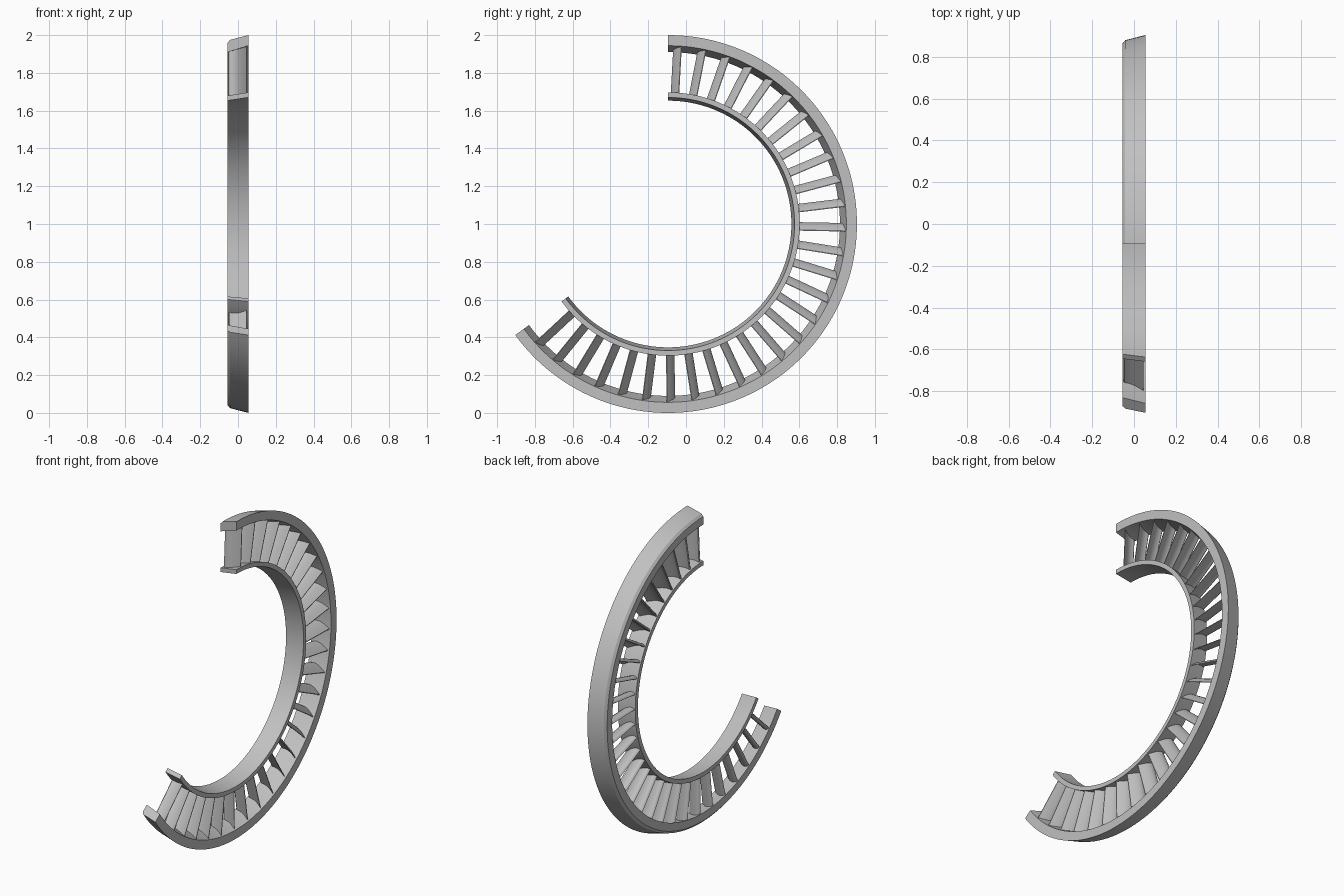
import bpy, bmesh
from math import radians, sin, cos
from mathutils import Vector

if "Cube" in bpy.data.objects:
    bpy.data.objects.remove(bpy.data.objects["Cube"])

CENTRE_Y, CENTRE_Z = -0.095, 1.0
START, SWEEP = 90, 234          # arc in degrees, running clockwise
VANES, PITCH, FIRST = 29, 8, 86.9

metal = bpy.data.materials.new("light grey metal")
metal.use_nodes = True
grey = (0.53, 0.53, 0.53, 1)
metal.diffuse_color = grey
metal.node_tree.nodes["Principled BSDF"].inputs["Base Color"].default_value = grey


def place(x, r, t, deg):
    """Axial x, radius r and clockwise offset t at an angle on the ring."""
    a = radians(deg)
    return Vector((x, CENTRE_Y + r * cos(a) + t * sin(a),
                   CENTRE_Z + r * sin(a) - t * cos(a)))


def loft(bm, sections):
    """Skin a row of matching closed sections and cap both ends."""
    rings = [[bm.verts.new(p) for p in s] for s in sections]
    n = len(rings[0])
    for a, b in zip(rings, rings[1:]):
        for i in range(n):
            j = (i + 1) % n
            bm.faces.new((a[i], a[j], b[j], b[i]))
    bm.faces.new(rings[0][::-1])
    bm.faces.new(rings[-1])


def finish(bm, name):
    bmesh.ops.recalc_face_normals(bm, faces=bm.faces)
    mesh = bpy.data.meshes.new(name)
    bm.to_mesh(mesh)
    bm.free()
    mesh.materials.append(metal)
    obj = bpy.data.objects.new(name, mesh)
    bpy.context.collection.objects.link(obj)
    bpy.ops.object.select_all(action='DESELECT')
    obj.select_set(True)
    bpy.context.view_layer.objects.active = obj
    bpy.ops.object.shade_smooth_by_angle(angle=radians(30))


def band(name, profile, steps=156):
    bm = bmesh.new()
    angles = [START - SWEEP * i / steps for i in range(steps + 1)]
    loft(bm, [[place(x, r, 0, d) for x, r in profile] for d in angles])
    finish(bm, name)


# Conical bands, (x, radius)
band("outer_band", [(-0.055, 0.91), (0.055, 0.944), (0.055, 1.0),
                    (-0.042, 0.975), (-0.055, 0.96)])
band("inner_band", [(-0.055, 0.653), (0.055, 0.67),
                    (0.055, 0.697), (-0.055, 0.68)])

# Cambered vane section, (x, clockwise offset)
airfoil = [(-0.050, -0.010), (-0.046, -0.017), (-0.038, -0.022),
           (-0.025, -0.023), (-0.010, -0.020), (0.010, -0.010),
           (0.030, 0.005), (0.046, 0.018), (0.046, 0.022),
           (0.030, 0.012), (0.010, 0.001), (-0.010, -0.006),
           (-0.030, -0.008), (-0.045, -0.006)]
bm = bmesh.new()
for i in range(VANES):
    angle = FIRST - PITCH * i
    loft(bm, [[place(x, r + slope * x, t, angle) for x, t in airfoil]
              for r, slope in ((0.675, 0.15), (0.945, 0.3))])
finish(bm, "vanes")
